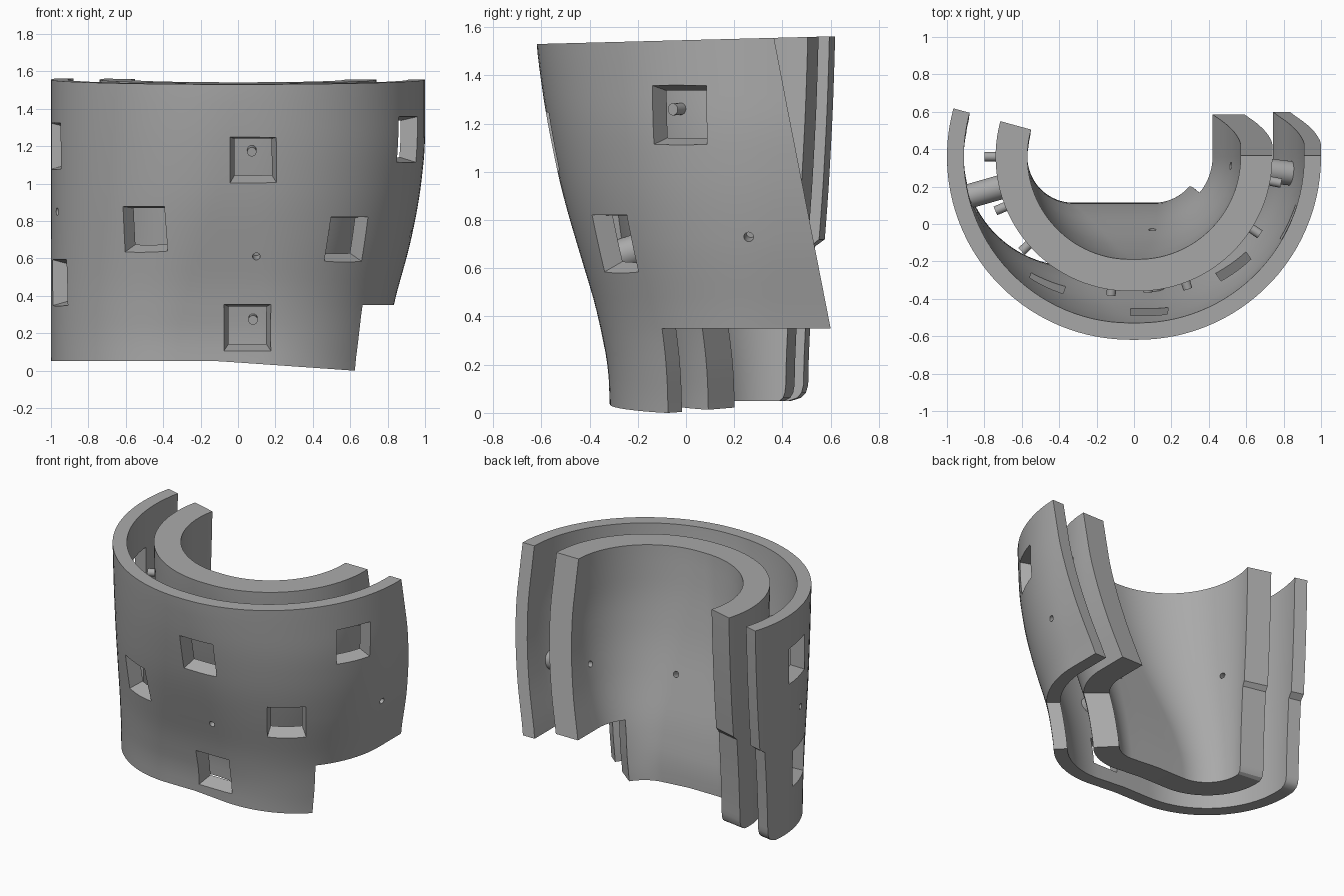
import bpy, bmesh
from math import sin, cos, radians, sqrt, pi
from mathutils import Vector, Matrix

if "Cube" in bpy.data.objects:
    bpy.data.objects.remove(bpy.data.objects["Cube"])

grey = bpy.data.materials.new("plain grey")
grey.use_nodes = True
grey.diffuse_color = (0.4, 0.4, 0.4, 1)
grey.node_tree.nodes["Principled BSDF"].inputs["Base Color"].default_value = (0.4, 0.4, 0.4, 1)

TOP, MID_Y, NOTCH_ANGLE = 1.55, 0.36, 320
FRONT = [(0, -.315), (.2, -.325), (.43, -.37), (.66, -.44), (.88, -.505), (1.03, -.54), (1.26, -.585), (TOP, -.622)]
SIDE = [(0, .78), (.35, .83), (.67, .92), (.92, .97), (1.18, 1.0), (TOP, 1.0)]


def lerp(points, z):
    if z <= points[0][0]:
        return points[0][1]
    for (a, u), (b, v) in zip(points, points[1:]):
        if z <= b:
            return u + (v - u) * (z - a) / (b - a)
    return points[-1][1]


def smooth(points, z):
    return sum(lerp(points, z + d * .04) for d in range(-2, 3)) / 5


def section(z):
    """Corner radius and the x of the left and right corner centres."""
    r = MID_Y - smooth(FRONT, z)
    return r, r - 1, smooth(SIDE, z) - r


def on_arc(angle, z, offset=0):
    r, xa, xb = section(z)
    a = radians(angle)
    return Vector(((xa if angle < 270 else xb) + (r - offset) * cos(a),
                   MID_Y + (r - offset) * sin(a), z))


def start_angle(z):
    step = lerp([(.69, 12.5), (.72, 15.3)], z) - 0.0
    corner = 6 * (1 - sqrt(1 - (1 - z / .08) ** 2)) if z < .08 else 0
    return 180 - step + corner


def row(z, offset):
    """One horizontal line of the shell, and the column of the notch."""
    s = start_angle(z)
    pts = [on_arc(s + (269.999 - s) * i / 32, z, offset) for i in range(33)]
    a, b = pts[-1], on_arc(270, z, offset)
    pts += [a.lerp(b, i / 4) for i in range(1, 4)]
    pts += [on_arc(270 + (NOTCH_ANGLE - 270) * i / 16, z, offset) for i in range(17)]
    notch_col = len(pts) - 1
    pts += [on_arc(NOTCH_ANGLE + (360 - NOTCH_ANGLE) * i / 12, z, offset) for i in range(1, 13)]
    end = lerp([(.35, .6), (TOP, .365)], z)
    last = pts[-1]
    pts += [Vector((last.x, MID_Y + (end - MID_Y) * i / 3, z)) for i in range(1, 4)]
    # slightly sloping bottom and top rims
    for p in pts:
        low = .05 if p.x < -.1 else max(0, .05 - .07 * (p.x + .1))
        high = -.02 + .026 * (p.y + .62)
        p.z += low * max(0, 1 - z / .3) + high * max(0, 1 - (TOP - z) / .3)
    return pts, notch_col


def finish(bm, name, angle=30):
    bmesh.ops.recalc_face_normals(bm, faces=bm.faces)
    mesh = bpy.data.meshes.new(name)
    bm.to_mesh(mesh)
    bm.free()
    ob = bpy.data.objects.new(name, mesh)
    bpy.context.collection.objects.link(ob)
    mesh.materials.append(grey)
    bpy.ops.object.select_all(action="DESELECT")
    ob.select_set(True)
    bpy.context.view_layer.objects.active = ob
    if angle:
        bpy.ops.object.shade_smooth_by_angle(angle=radians(angle))
    return ob


def shell(name, outer, inner, notch_z):
    levels = sorted({0, .015, .04, .08, .69, .72, notch_z, TOP} | {round(.12 + .06 * i, 2) for i in range(24)
                    if abs(.12 + .06 * i - notch_z) > .02 and abs(.12 + .06 * i - .705) > .02})
    bm = bmesh.new()
    skins = [[row(z, off)[0] for z in levels] for off in (outer, inner)]
    col = row(0, outer)[1]
    verts, edges = {}, {}

    def vert(k, i, j):
        if (k, i, j) not in verts:
            verts[k, i, j] = bm.verts.new(skins[k][i][j])
        return verts[k, i, j]

    for i in range(len(levels) - 1):
        for j in range(len(skins[0][0]) - 1):
            if levels[i] < notch_z - .001 and j >= col:
                continue
            loop = [(i, j), (i, j + 1), (i + 1, j + 1), (i + 1, j)]
            for k in (0, 1):
                bm.faces.new([vert(k, *c) for c in loop])
            for a, b in zip(loop, loop[1:] + loop[:1]):
                key = tuple(sorted((a, b)))
                edges[key] = edges.get(key, 0) + 1
    # close the rim between both skins
    for (a, b), count in edges.items():
        if count == 1:
            bm.faces.new([vert(0, *a), vert(0, *b), vert(1, *b), vert(1, *a)])
    return finish(bm, name, 0)


def frame(angle, z, dx=0):
    """Axes on the outer surface: along, up and outward."""
    up = (on_arc(angle, z + .05) - on_arc(angle, z - .05)).normalized()
    a = radians(angle)
    along = Vector((-sin(a), cos(a), 0))
    out = along.cross(up).normalized()
    m = Matrix((along, out.cross(along), out)).transposed().to_4x4()
    m.translation = on_arc(angle, z) + Vector((dx, 0, 0))
    return m


def stud(bm, place, sides, r_in, r_out, deep, shallow):
    """Prism or cone along the surface normal, between two depths."""
    turn = Matrix.Rotation(pi / 4, 4, "Z") if sides == 4 else Matrix()
    shift = Matrix.Translation((0, 0, -(deep + shallow) / 2))
    bmesh.ops.create_cone(bm, cap_ends=True, segments=sides, radius1=r_in, radius2=r_out,
                          depth=deep - shallow, matrix=place @ shift @ turn)


def cut(ob, tool):
    tool.hide_render = True
    mod = ob.modifiers.new("openings", "BOOLEAN")
    mod.operation, mod.solver, mod.object = "DIFFERENCE", "EXACT", tool
    bpy.context.view_layer.objects.active = ob
    bpy.ops.object.modifier_apply(modifier=mod.name)


windows = [(270.5, 1.125), (246.6, .755), (305.5, .70), (270, .23, -.07),
           (335.5, 1.235), (191.7, 1.2), (198.5, .47)]
screws = [(270, .61, -.02), (353, .73), (196, .85)]

# Two nested shells
outer_shell = shell("outer_shell", 0, .09, .35)
inner_shell = shell("inner_shell", .26, .43, .42)

# Tapered windows through the outer shell, screw holes through both
bm = bmesh.new()
for w in windows:
    stud(bm, frame(*w), 4, .178 / sqrt(2), .283 / sqrt(2), .13, -.06)
window_cutter = finish(bm, "window_cutter", 0)
bm = bmesh.new()
for s in screws:
    stud(bm, frame(*s), 20, .02, .02, .6, -.1)
hole_cutter = finish(bm, "hole_cutter", 0)
cut(outer_shell, window_cutter)
for ob in (outer_shell, inner_shell):
    cut(ob, hole_cutter)
    bpy.ops.object.select_all(action="DESELECT")
    ob.select_set(True)
    bpy.context.view_layer.objects.active = ob
    bpy.ops.object.shade_smooth_by_angle(angle=radians(30))
for tool in (window_cutter, hole_cutter):
    bpy.data.objects.remove(tool)

# Spacer pegs joining the shells
bm = bmesh.new()
for s in screws:
    stud(bm, frame(*s), 32, .065, .065, .28, .08)
finish(bm, "spacer_pegs")

# Small bolts on the inner shell
bm = bmesh.new()
bolts = [(a, 1.25) for a in (180, 203, 223, 265, 288, 326, 349)]
bolts += [(270, 1.13), (305, .7), (270, .24, -.04), (198, .5)]
for b in bolts:
    stud(bm, frame(*b), 16, .025, .025, .28, .2)
finish(bm, "bolts")
